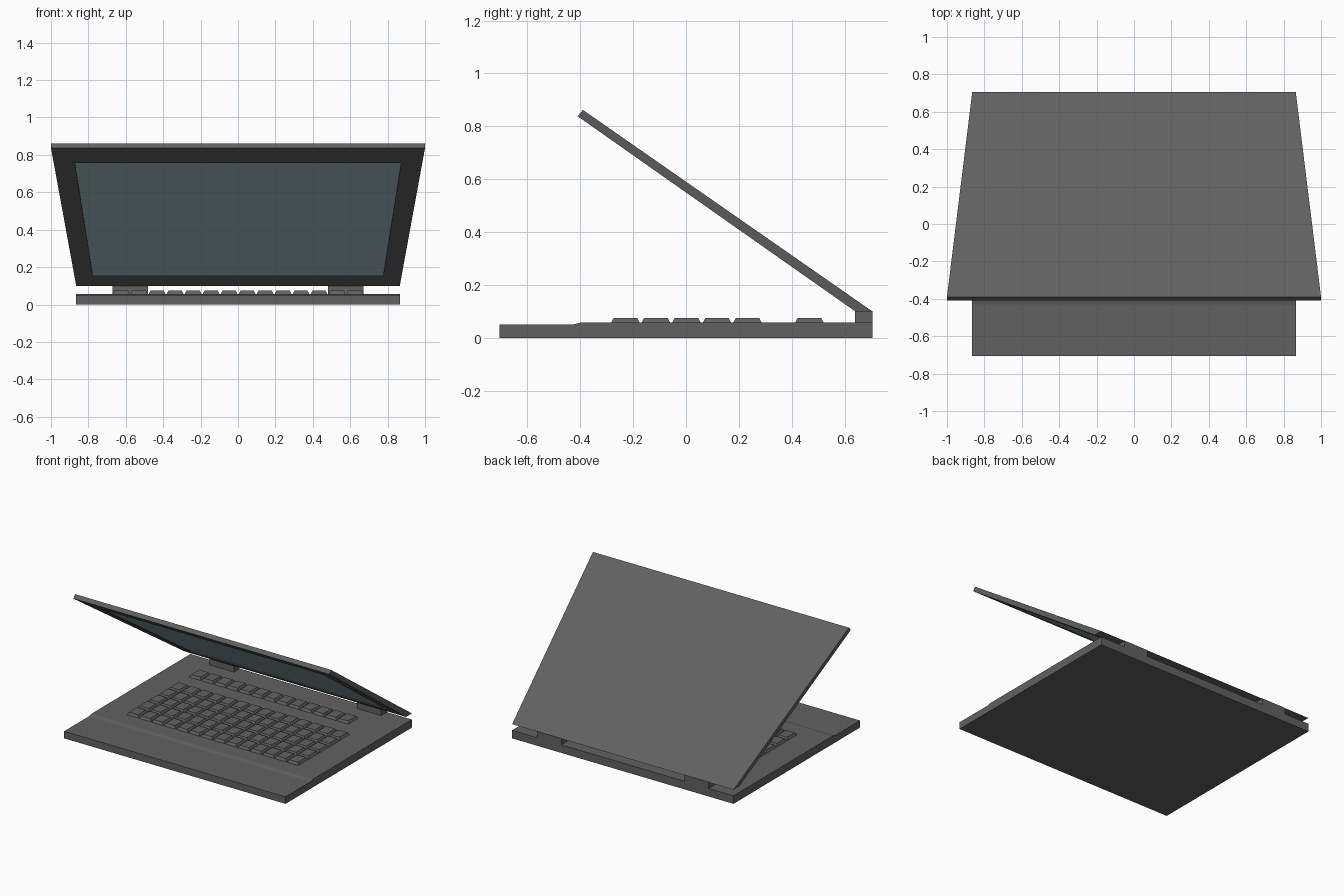
import bpy, bmesh
from mathutils import Vector

cube = bpy.data.objects.get("Cube")
if cube:
    bpy.data.objects.remove(cube, do_unlink=True)


def material(name, rgb):
    mat = bpy.data.materials.new(name)
    mat.use_nodes = True
    colour = (*rgb, 1)
    mat.diffuse_color = colour
    mat.node_tree.nodes["Principled BSDF"].inputs["Base Color"].default_value = colour
    return mat


CASE = material("case_grey", (0.12, 0.12, 0.12))
GLASS = material("screen_blue_grey", (0.37, 0.52, 0.56))


def finish(name, bm, mats=(CASE,)):
    bmesh.ops.recalc_face_normals(bm, faces=bm.faces)
    mesh = bpy.data.meshes.new(name)
    bm.to_mesh(mesh)
    bm.free()
    for mat in mats:
        mesh.materials.append(mat)
    obj = bpy.data.objects.new(name, mesh)
    bpy.context.collection.objects.link(obj)
    return obj


def loft(bm, a, b):
    """Join two rings of vertices with quads."""
    n = len(a)
    for i in range(n):
        j = (i + 1) % n
        bm.faces.new((a[i], a[j], b[j], b[i]))


def ring(bm, points):
    return [bm.verts.new(p) for p in points]


def extrude_x(bm, profile, x0, x1):
    """Solid with a (y, z) profile running from x0 to x1."""
    a = ring(bm, [(x0, y, z) for y, z in profile])
    b = ring(bm, [(x1, y, z) for y, z in profile])
    loft(bm, a, b)
    bm.faces.new(a)
    bm.faces.new(b)


def key_cap(bm, x0, x1, y0, y1, z0, z1, taper):
    """Block whose top is smaller than its foot."""
    def rect(t, z):
        return ring(bm, [(x0 + t, y0 + t, z), (x1 - t, y0 + t, z),
                         (x1 - t, y1 - t, z), (x0 + t, y1 - t, z)])
    foot, top = rect(0, z0), rect(taper, z1)
    loft(bm, foot, top)
    bm.faces.new(foot)
    bm.faces.new(top)


# Base with a lower palm rest
HALF, DEPTH, DECK = 0.865, 0.705, 0.057
bm = bmesh.new()
extrude_x(bm, [(-DEPTH, 0), (DEPTH, 0), (DEPTH, DECK), (-0.4, DECK),
               (-0.43, 0.05), (-DEPTH, 0.05)], -HALF, HALF)
finish("base", bm)

# Hinge blocks
for side, sign in (("left", 1), ("right", -1)):
    bm = bmesh.new()
    extrude_x(bm, [(0.64, DECK), (DEPTH, DECK), (DEPTH, 0.102), (0.64, 0.102)],
              sign * 0.48, sign * 0.67)
    finish(side + "_hinge", bm)

# Keys: five main rows and a shorter function row
PITCH_X, PITCH_Y, GAP = 0.0962, 0.1155, 0.003


def key_row(bm, y, count):
    for c in range(count):
        x = -0.673 + c * PITCH_X
        key_cap(bm, x + GAP, x + PITCH_X - GAP, y + GAP, y + PITCH_Y - GAP,
                DECK - 0.002, 0.075, 0.01)


bm = bmesh.new()
for r in range(5):
    key_row(bm, -0.287 + r * PITCH_Y, 14)
finish("main_keys", bm)
bm = bmesh.new()
key_row(bm, 0.409, 13)
finish("function_keys", bm)

# Lid, wider at its free edge, with a recessed screen on the inner side
low, high = Vector((0, 0.64, 0.1)), Vector((0, -0.41, 0.838))


def inner_quad(t0, w0, t1, w1, offset=Vector()):
    p, q = low.lerp(high, t0) + offset, low.lerp(high, t1) + offset
    return [p - Vector((w0, 0, 0)), p + Vector((w0, 0, 0)),
            q + Vector((w1, 0, 0)), q - Vector((w1, 0, 0))]


bm = bmesh.new()
back = ring(bm, [(-HALF, DEPTH, 0.1), (HALF, DEPTH, 0.1),
                 (1, -0.39, 0.862), (-1, -0.39, 0.862)])
front = ring(bm, inner_quad(0, HALF, 1, 1))
bezel = ring(bm, inner_quad(0.068, 0.776, 0.888, 0.872))
sunk = ring(bm, inner_quad(0.068, 0.776, 0.888, 0.872, Vector((0, 0.0035, 0.005))))
bm.faces.new(back)
loft(bm, back, front)
loft(bm, front, bezel)
loft(bm, bezel, sunk)
bm.faces.new(sunk).material_index = 1
finish("lid", bm, (CASE, GLASS))
